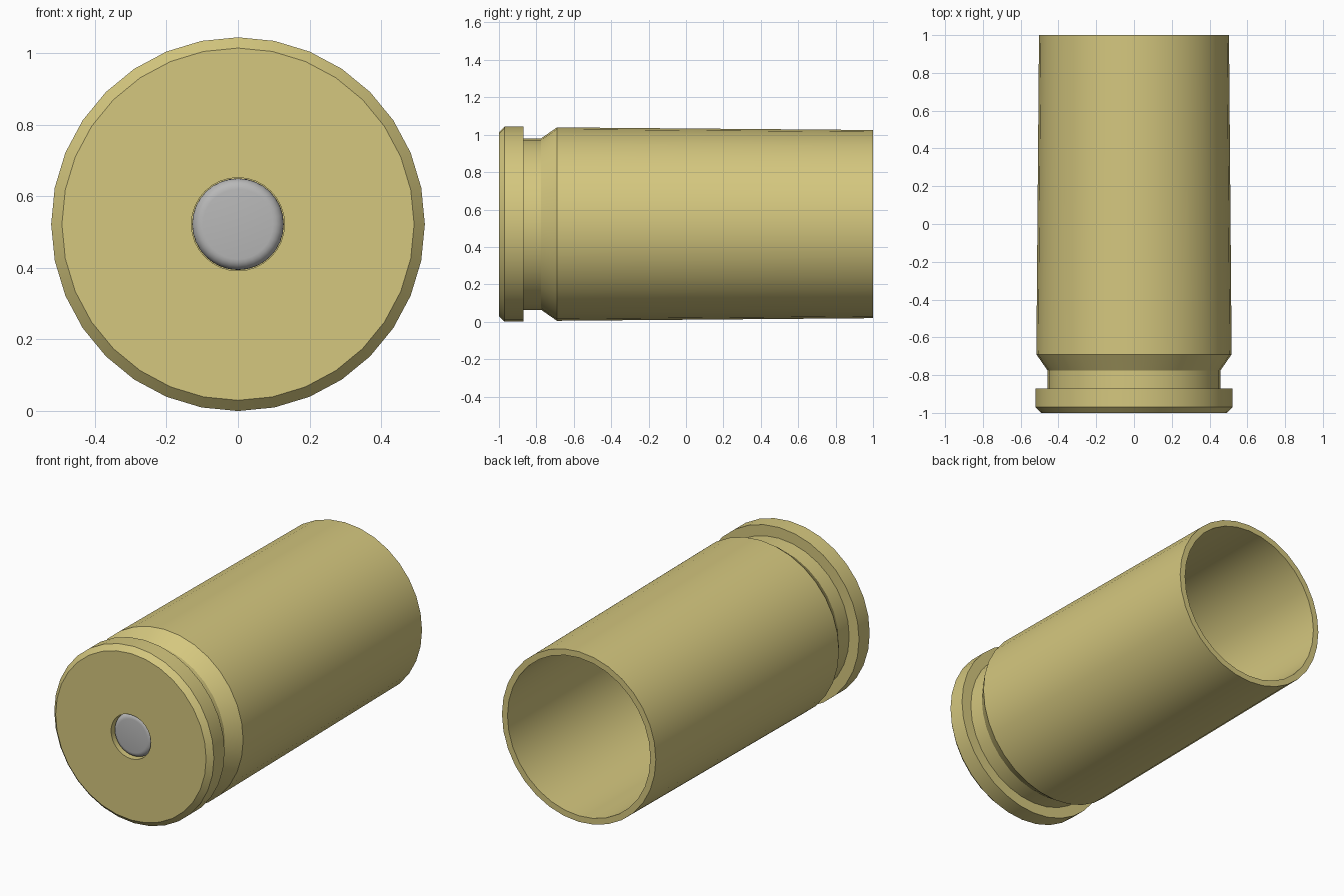
import bpy, bmesh, math

if "Cube" in bpy.data.objects:
    bpy.data.objects.remove(bpy.data.objects["Cube"])

SIDES = 32
RADIUS = 0.522  # widest radius; also the height of the axis


def material(name, rgb):
    m = bpy.data.materials.new(name)
    m.diffuse_color = (*rgb, 1)
    m.use_nodes = True
    m.node_tree.nodes["Principled BSDF"].inputs["Base Color"].default_value = m.diffuse_color
    return m


def lathe(name, profile, mat, angle):
    """Spin (radius, y) points round the y axis; radius 0 becomes a pole."""
    bm = bmesh.new()
    rings = []
    for r, y in profile:
        if r == 0:
            rings.append([bm.verts.new((0, y, RADIUS))] * SIDES)
        else:
            rings.append([bm.verts.new((r * math.sin(2 * math.pi * i / SIDES), y,
                                        RADIUS + r * math.cos(2 * math.pi * i / SIDES)))
                          for i in range(SIDES)])
    for a, b in zip(rings, rings[1:]):
        for i in range(SIDES):
            j = (i + 1) % SIDES
            quad = list(dict.fromkeys((a[i], a[j], b[j], b[i])))
            bm.faces.new(quad)
    bmesh.ops.recalc_face_normals(bm, faces=bm.faces)
    me = bpy.data.meshes.new(name)
    bm.to_mesh(me)
    bm.free()
    me.materials.append(mat)
    ob = bpy.data.objects.new(name, me)
    bpy.context.collection.objects.link(ob)
    bpy.ops.object.select_all(action='DESELECT')
    ob.select_set(True)
    bpy.context.view_layer.objects.active = ob
    bpy.ops.object.shade_smooth_by_angle(angle=math.radians(angle))
    return ob


brass = material("brass", (0.66, 0.57, 0.21))
steel = material("grey metal", (0.48, 0.48, 0.48))

# Hollow tapered case: cap pocket, rim, groove, wall, open mouth, inside
lathe("case", [
    (0, -0.90), (0.130, -0.90), (0.130, -1.0),
    (0.492, -1.0), (0.522, -0.97), (0.522, -0.87),
    (0.458, -0.87), (0.458, -0.775), (0.517, -0.69),
    (0.503, 1.0), (0.467, 1.0), (0.467, -0.66), (0, -0.66),
], brass, 30)

# Round-edged cap set into the pocket
edge = [(0.098 + 0.030 * math.sin(t), -0.958 - 0.030 * math.cos(t))
        for t in (math.radians(a) for a in range(0, 91, 18))]
lathe("end_cap", [(0, -0.988)] + edge + [(0.128, -0.902), (0, -0.902)], steel, 40)
